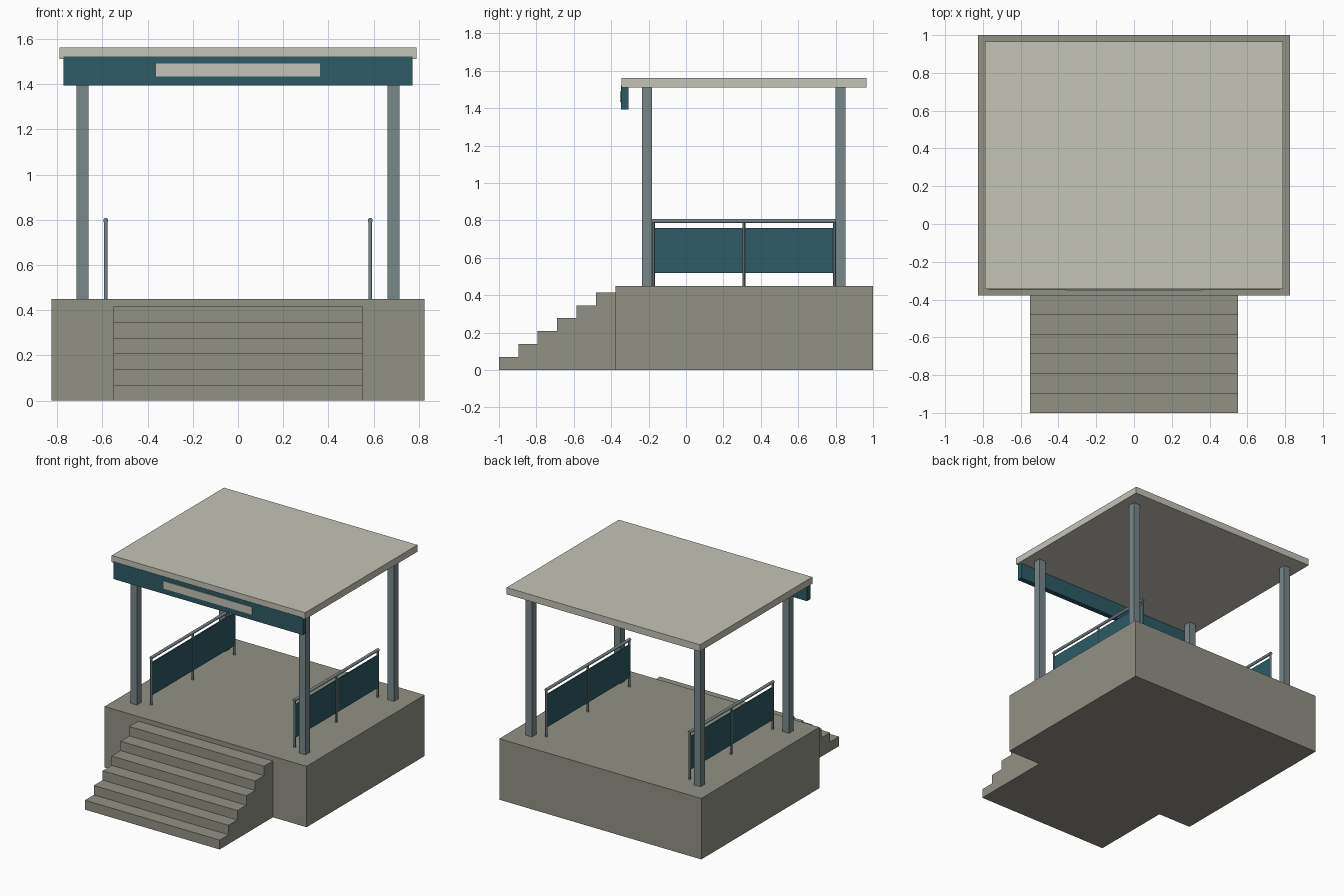
import bpy
import math

if "Cube" in bpy.data.objects:
    bpy.data.objects.remove(bpy.data.objects["Cube"])


def material(name, rgb):
    m = bpy.data.materials.new(name)
    m.diffuse_color = (*rgb, 1)
    m.use_nodes = True
    m.node_tree.nodes["Principled BSDF"].inputs["Base Color"].default_value = m.diffuse_color
    return m


STONE = material("stone", (0.29, 0.285, 0.235))
CREAM = material("cream", (0.56, 0.55, 0.475))
TEAL = material("teal", (0.026, 0.105, 0.13))
STEEL = material("steel", (0.19, 0.245, 0.255))


def box(name, x, y, z, mat):
    """Box spanning the given (min, max) ranges."""
    bpy.ops.mesh.primitive_cube_add(size=1, location=[sum(r) / 2 for r in (x, y, z)])
    ob = bpy.context.object
    ob.name = name
    ob.scale = [r[1] - r[0] for r in (x, y, z)]
    bpy.ops.object.transform_apply(location=False, rotation=False, scale=True)
    ob.data.materials.append(mat)
    return ob


def tube(name, centre, radius, length, mat, along_y=False):
    bpy.ops.mesh.primitive_cylinder_add(
        vertices=12, radius=radius, depth=length, location=centre,
        rotation=(math.pi / 2 if along_y else 0, 0, 0))
    ob = bpy.context.object
    ob.name = name
    ob.data.materials.append(mat)
    bpy.ops.object.shade_smooth_by_angle()
    return ob


def extrude_profile(name, profile, half_width, mat):
    """Extrude a closed (y, z) outline across x."""
    n = len(profile)
    verts = [(x, y, z) for x in (half_width, -half_width) for y, z in profile]
    faces = [tuple(range(n)), tuple(range(2 * n - 1, n - 1, -1))]
    faces += [(i, i + n, (i + 1) % n + n, (i + 1) % n) for i in range(n)]
    me = bpy.data.meshes.new(name)
    me.from_pydata(verts, [], faces)
    me.materials.append(mat)
    ob = bpy.data.objects.new(name, me)
    bpy.context.collection.objects.link(ob)
    return ob


# Raised platform
FRONT, DECK = -0.378, 0.45
box("platform", (-0.825, 0.825), (FRONT, 1), (0, DECK), STONE)

# Front stairs as one stepped profile
steps, rise = 6, 0.0693
run = (FRONT + 1) / steps
outline = [(-1, 0)]
for i in range(steps):
    outline += [(-1 + i * run, (i + 1) * rise), (-1 + (i + 1) * run, (i + 1) * rise)]
outline.append((FRONT, 0))
# drop the leading ground point only once: outline runs ground, treads, ground
extrude_profile("stairs", outline[::-1], 0.55, STONE)

# Canopy roof, fascia and blank sign plate
box("roof", (-0.79, 0.79), (-0.345, 0.965), (1.512, 1.562), CREAM)
box("fascia", (-0.773, 0.773), (-0.347, -0.308), (1.393, 1.521), TEAL)
box("sign_plate", (-0.362, 0.362), (-0.352, -0.346), (1.434, 1.49), CREAM)

for side, s in (("left", -1), ("right", 1)):
    # Roof posts
    for end, y in (("front", -0.208), ("back", 0.825)):
        x = s * 0.688
        box(f"{end}_{side}_post", (x - 0.027, x + 0.027), (y - 0.027, y + 0.027),
            (DECK, 1.512), STEEL)

    # Side railing: handrail, balusters and infill panel
    x = s * 0.585
    tube(f"{side}_handrail", (x, 0.309, 0.797), 0.011, 0.982, STEEL, along_y=True)
    for i, y in enumerate((-0.175, 0.309, 0.793)):
        tube(f"{side}_baluster_{i + 1}", (x, y, (DECK + 0.797) / 2), 0.008,
             0.797 - DECK, STEEL)
    box(f"{side}_rail_panel", (x - 0.005, x + 0.005), (-0.168, 0.786), (0.52, 0.76), TEAL)
